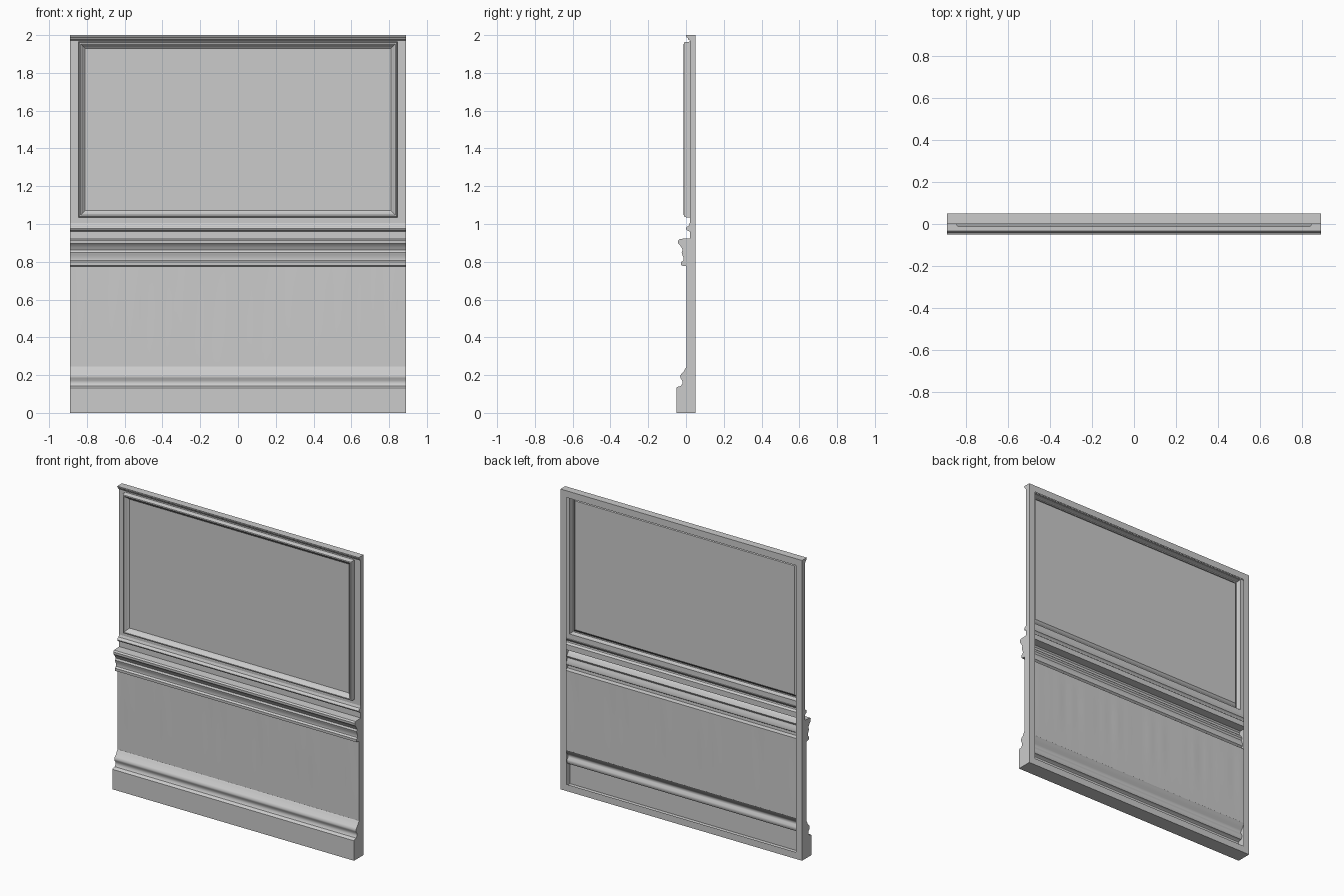
import bpy, bmesh, math

if "Cube" in bpy.data.objects:
    bpy.data.objects.remove(bpy.data.objects["Cube"])

W, BACK, TOP = 0.89, 0.05, 2.0
PX, PZ0, PZ1 = 0.845, 1.035, 1.965      # outer edge of the picture-frame bead
WALL = 0.02                             # y of the upper wall field

# Moulding profiles as (y, z), bottom to top
skirting = [(-.05, 0), (-.05, .133), (-.045, .138), (-.027, .142), (-.019, .155), (-.02, .172),
            (-.029, .184), (-.031, .196), (-.024, .208), (-.012, .22), (-.004, .235), (.003, .245)]
chair_rail = [(.003, .776), (-.025, .78), (-.026, .798), (-.014, .806), (-.012, .82), (-.02, .838),
              (-.023, .85), (-.017, .862), (-.024, .876), (-.032, .888), (-.041, .896),
              (-.042, .912), (-.034, .921), (WALL, .924), (WALL, .96), (.003, .968), (.0, .976),
              (.004, .985), (.014, .99), (WALL, 1.005)]
cornice = [(WALL, 1.972), (.012, 1.976), (.01, 1.984), (.002, 1.99), (0, TOP)]


def make(name, bm, smooth=True):
    bmesh.ops.remove_doubles(bm, verts=bm.verts, dist=1e-5)
    me = bpy.data.meshes.new(name)
    bm.to_mesh(me)
    bm.free()
    ob = bpy.data.objects.new(name, me)
    bpy.context.collection.objects.link(ob)
    if smooth:
        bpy.context.view_layer.objects.active = ob
        ob.select_set(True)
        bpy.ops.object.shade_smooth_by_angle(angle=math.radians(40))
        ob.select_set(False)
    return ob


def quad(bm, *pts):
    bm.faces.new([bm.verts.new(p) for p in pts])


def moulding(name, prof):
    bm = bmesh.new()
    for (y0, z0), (y1, z1) in zip(prof, prof[1:]):
        quad(bm, (-W, y0, z0), (W, y0, z0), (W, y1, z1), (-W, y1, z1))
    make(name, bm)


def rings(bm, loops):
    # bridge nested rectangles given as (half width, z0, z1, y)
    for a, b in zip(loops, loops[1:]):
        ca, cb = [[(-r[0], r[3], r[1]), (r[0], r[3], r[1]), (r[0], r[3], r[2]), (-r[0], r[3], r[2])]
                  for r in (a, b)]
        for i in range(4):
            j = (i + 1) % 4
            quad(bm, ca[i], ca[j], cb[j], cb[i])


moulding("skirting_board", skirting)
moulding("chair_rail", chair_rail)
moulding("top_moulding", cornice)

# Dado: slightly uneven surface with soft vertical streaks fading downward
bm = bmesh.new()
NX, NZ = 72, 8
z0, z1 = skirting[-1][1], chair_rail[0][1]


def dado(i, j):
    x, t = -W + 2 * W * i / NX, j / NZ
    ripple = math.sin(9 * x) * math.sin(23 * x + 1) * math.sin(37 * x)
    return (x, .003 + .003 * ripple * t * math.sin(math.pi * t), z0 + (z1 - z0) * t)


for i in range(NX):
    for j in range(NZ):
        quad(bm, dado(i, j), dado(i + 1, j), dado(i + 1, j + 1), dado(i, j + 1))
make("dado_panel", bm)

# Upper field with a raised bead framing the large panel
bm = bmesh.new()
rings(bm, [(W, 1.005, 1.972, WALL)] + [(PX - d, PZ0 + d, PZ1 - d, y) for d, y in
      [(0, WALL), (.001, -.006), (.005, -.011), (.012, -.012), (.018, -.008),
       (.022, .002), (.03, .008), (.036, .014)]])
d, y = .036, .014
quad(bm, (-PX + d, y, PZ0 + d), (PX - d, y, PZ0 + d), (PX - d, y, PZ1 - d), (-PX + d, y, PZ1 - d))
make("upper_panel", bm)

# Side, top and bottom walls
bm = bmesh.new()
outline = skirting + chair_rail + cornice + [(BACK, TOP), (BACK, 0)]
for s in (-1, 1):
    pts = [(s * W, y, z) for y, z in outline]
    quad(bm, *(pts if s < 0 else pts[::-1]))
quad(bm, (-W, 0, TOP), (W, 0, TOP), (W, BACK, TOP), (-W, BACK, TOP))
quad(bm, (-W, -.05, 0), (-W, BACK, 0), (W, BACK, 0), (W, -.05, 0))
make("edge_walls", bm, False)

# Flat rim around the open back
bm = bmesh.new()
rings(bm, [(W, 0, TOP, BACK), (W - .045, .045, TOP - .045, BACK)])
bmesh.ops.reverse_faces(bm, faces=bm.faces)
make("back_rim", bm, False)
